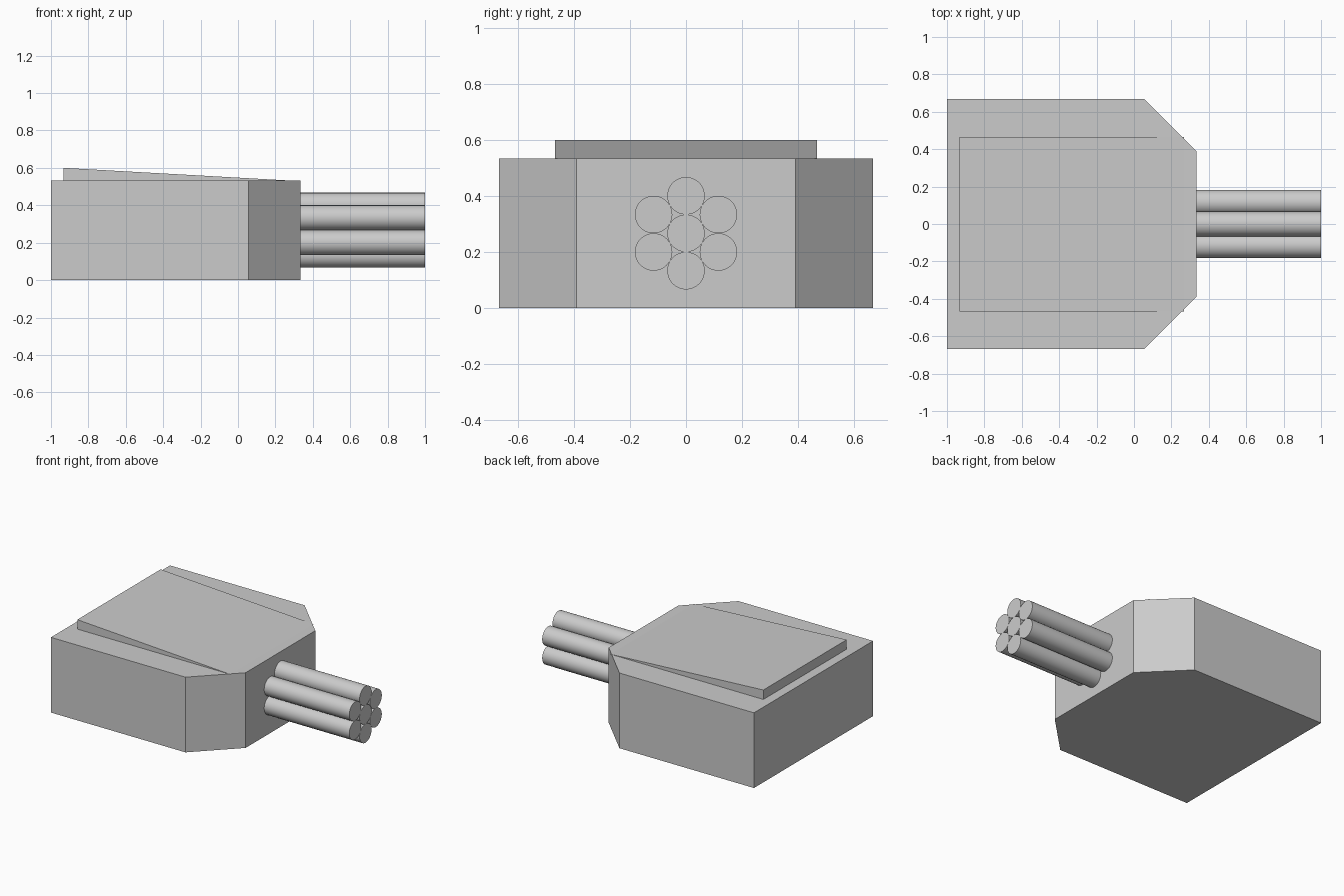
import bpy, bmesh
from math import sin, cos, pi, radians
from mathutils import Vector

if "Cube" in bpy.data.objects:
    bpy.data.objects.remove(bpy.data.objects["Cube"])


def prism(name, profile, offset):
    """Extrude a closed profile of 3D points along an offset vector."""
    bm = bmesh.new()
    face = bm.faces.new([bm.verts.new(p) for p in profile])
    ext = bmesh.ops.extrude_face_region(bm, geom=[face], use_keep_orig=True)
    moved = [g for g in ext["geom"] if isinstance(g, bmesh.types.BMVert)]
    bmesh.ops.translate(bm, verts=moved, vec=Vector(offset))
    bmesh.ops.recalc_face_normals(bm, faces=bm.faces)
    mesh = bpy.data.meshes.new(name)
    bm.to_mesh(mesh)
    bm.free()
    obj = bpy.data.objects.new(name, mesh)
    bpy.context.collection.objects.link(obj)
    return obj


# Turret housing with chamfered front corners
half = [(-1, 0.667), (0.055, 0.667), (0.333, 0.39)]
outline = half + [(x, -y) for x, y in reversed(half)]
prism("housing", [(x, y, 0) for x, y in outline], (0, 0, 0.533))

# Sloping roof plate, thick at the back and thin at the front
roof = [(-0.933, 0.533), (0.267, 0.533), (-0.933, 0.6)]
prism("roof_plate", [(x, -0.467, z) for x, z in roof], (0, 0.933, 0))

# Barrel cluster: one in the middle and six around it
RADIUS, START, END, MID_Z = 0.0667, 0.333, 1.0, 0.267
centres = [(0, MID_Z)]
for i in range(6):
    a = pi / 2 + i * pi / 3
    centres.append((2 * RADIUS * cos(a), MID_Z + 2 * RADIUS * sin(a)))
for i, (y, z) in enumerate(centres):
    bpy.ops.mesh.primitive_cylinder_add(
        vertices=48, radius=RADIUS, depth=END - START,
        location=((START + END) / 2, y, z), rotation=(0, pi / 2, 0))
    bpy.context.object.name = f"barrel_{i}"
    bpy.ops.object.shade_smooth_by_angle(angle=radians(30))
